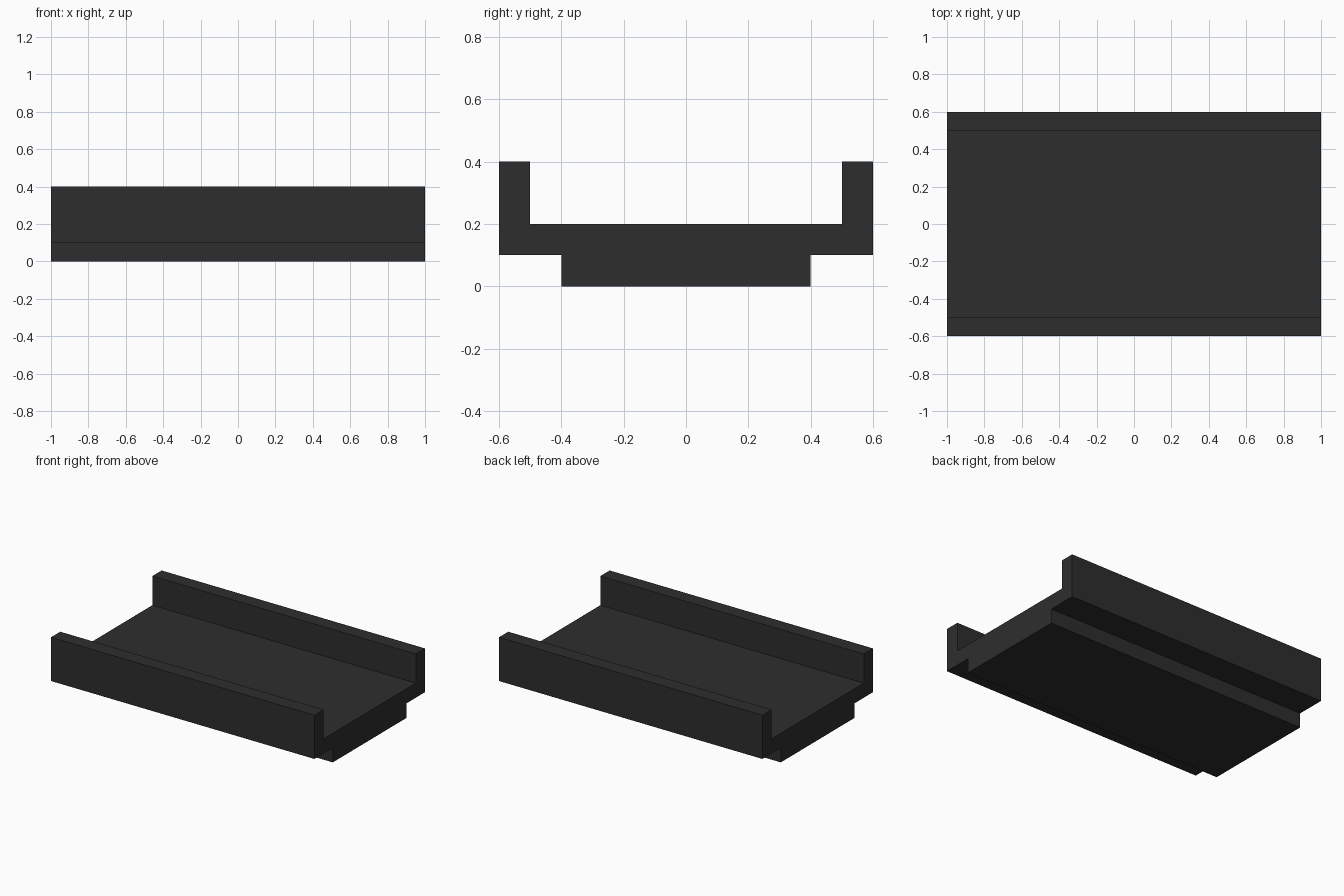
import bpy
import bmesh

cube = bpy.data.objects.get("Cube")
if cube:
    bpy.data.objects.remove(cube, do_unlink=True)

# Single dark material
dark = bpy.data.materials.new("charcoal")
dark.use_nodes = True
colour = (0.027, 0.027, 0.027, 1.0)
dark.diffuse_color = colour
dark.node_tree.nodes["Principled BSDF"].inputs["Base Color"].default_value = colour

# Half of the channel's cross-section (y, z), mirrored into a closed outline
half = [(0.4, 0.0), (0.4, 0.1), (0.6, 0.1), (0.6, 0.4), (0.5, 0.4), (0.5, 0.2)]
outline = half + [(-y, z) for y, z in reversed(half)]

# Extrude the outline along the full length
bm = bmesh.new()
end = bm.faces.new([bm.verts.new((-1.0, y, z)) for y, z in outline])
result = bmesh.ops.extrude_face_region(bm, geom=[end], use_keep_orig=True)
moved = [v for v in result["geom"] if isinstance(v, bmesh.types.BMVert)]
bmesh.ops.translate(bm, verts=moved, vec=(2.0, 0.0, 0.0))
bmesh.ops.recalc_face_normals(bm, faces=bm.faces)

mesh = bpy.data.meshes.new("channel_track")
bm.to_mesh(mesh)
bm.free()
mesh.materials.append(dark)
track = bpy.data.objects.new("channel_track", mesh)
bpy.context.collection.objects.link(track)
